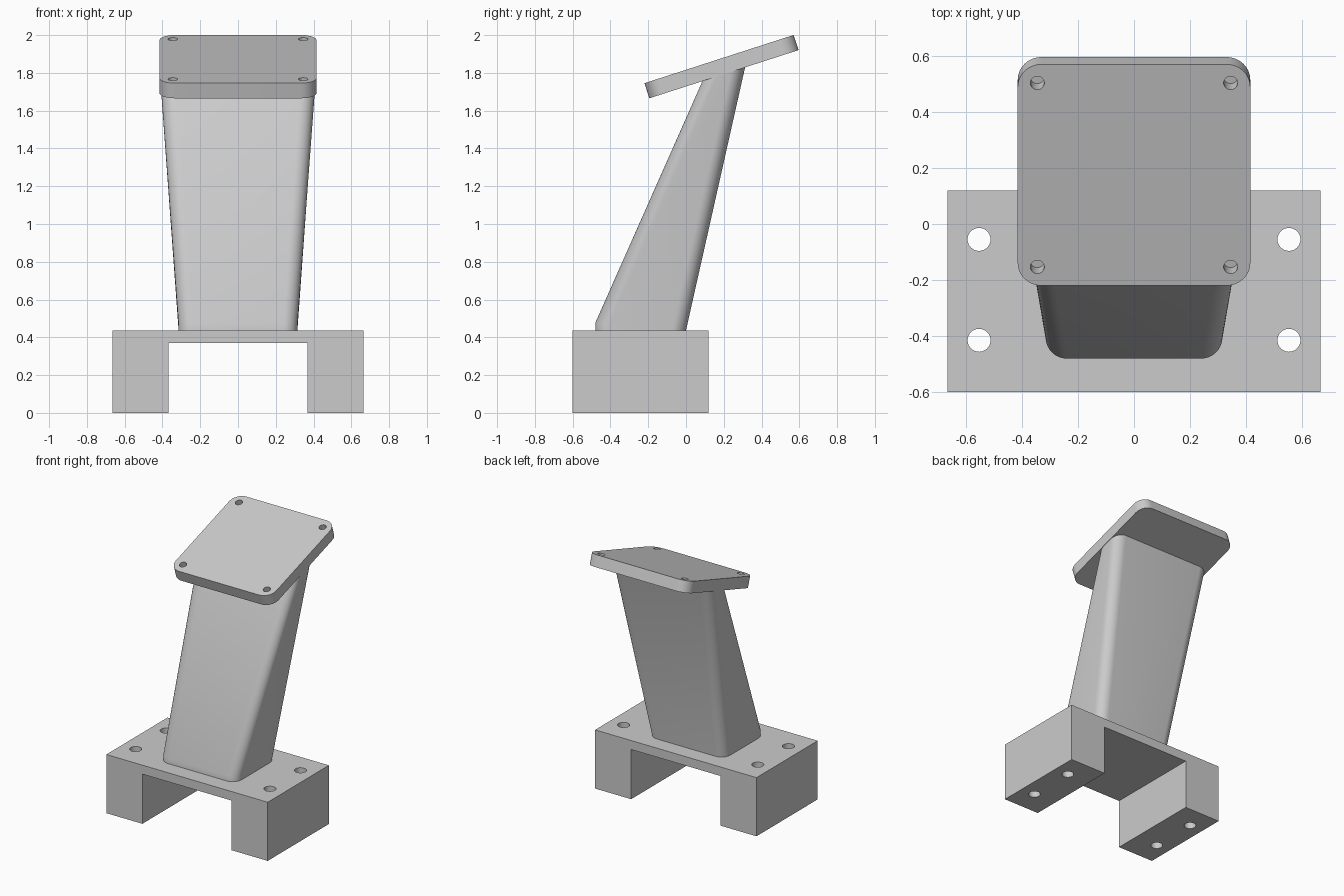
import bpy, bmesh, math
from mathutils import Matrix, Vector

cube = bpy.data.objects.get("Cube")
if cube:
    bpy.data.objects.remove(cube, do_unlink=True)

grey = bpy.data.materials.new("plain grey")
grey.use_nodes = True
grey.diffuse_color = (0.6, 0.6, 0.6, 1)
grey.node_tree.nodes["Principled BSDF"].inputs["Base Color"].default_value = (0.6, 0.6, 0.6, 1)


def rounded_rect(hx, hy, r, steps=10):
    """Counter-clockwise outline of a rectangle with round corners."""
    pts = []
    for i, (sx, sy) in enumerate([(1, 1), (-1, 1), (-1, -1), (1, -1)]):
        for k in range(steps + 1):
            a = math.pi / 2 * (i + k / steps)
            pts.append((sx * (hx - r) + r * math.cos(a), sy * (hy - r) + r * math.sin(a)))
    return pts


def loft(name, rings, matrix=None):
    """Skin a list of equal-length rings and cap both ends."""
    bm = bmesh.new()
    loops = [[bm.verts.new(p) for p in ring] for ring in rings]
    n = len(loops[0])
    for a, b in zip(loops, loops[1:]):
        for i in range(n):
            j = (i + 1) % n
            bm.faces.new((a[i], a[j], b[j], b[i]))
    bm.faces.new(loops[0][::-1])
    bm.faces.new(loops[-1])
    bmesh.ops.recalc_face_normals(bm, faces=bm.faces)
    if matrix:
        bm.transform(matrix)
    mesh = bpy.data.meshes.new(name)
    bm.to_mesh(mesh)
    bm.free()
    mesh.materials.append(grey)
    obj = bpy.data.objects.new(name, mesh)
    bpy.context.collection.objects.link(obj)
    return obj


def drill(obj, centres, radius, z0, z1, matrix=Matrix()):
    """Cut round holes from z0 to z1, then discard the cutter."""
    bm = bmesh.new()
    for x, y in centres:
        place = matrix @ Matrix.Translation((x, y, (z0 + z1) / 2))
        bmesh.ops.create_cone(bm, cap_ends=True, segments=32, radius1=radius,
                              radius2=radius, depth=z1 - z0, matrix=place)
    mesh = bpy.data.meshes.new("hole_cutter")
    bm.to_mesh(mesh)
    bm.free()
    mesh.materials.append(grey)
    cutter = bpy.data.objects.new("hole_cutter", mesh)
    cutter.hide_render = True
    bpy.context.collection.objects.link(cutter)
    mod = obj.modifiers.new("holes", 'BOOLEAN')
    mod.operation = 'DIFFERENCE'
    mod.solver = 'EXACT'
    mod.object = cutter
    bpy.context.view_layer.update()
    cut = bpy.data.meshes.new_from_object(obj.evaluated_get(bpy.context.evaluated_depsgraph_get()))
    obj.modifiers.clear()
    obj.data = cut
    bpy.data.objects.remove(cutter, do_unlink=True)


def smooth(obj):
    bpy.ops.object.select_all(action='DESELECT')
    obj.select_set(True)
    bpy.context.view_layer.objects.active = obj
    bpy.ops.object.shade_smooth_by_angle(angle=math.radians(30))


# Bridge-shaped base with four through holes
deck, under, half, leg = 0.437, 0.37, 0.665, 0.368
front, back = -0.6, 0.12
outline = [(-half, 0), (-leg, 0), (-leg, under), (leg, under),
           (leg, 0), (half, 0), (half, deck), (-half, deck)]
base = loft("base", [[(x, y, z) for x, z in outline] for y in (front, back)])
drill(base, [(sx * 0.553, y) for sx in (-1, 1) for y in (-0.055, -0.415)], 0.041, -0.1, 0.6)
smooth(base)

# Tilted top plate with four blind corner holes
tilt = Matrix.Translation((0, 0.175, 1.873)) @ Matrix.Rotation(math.radians(17.9), 4, 'X')
size, thick = 0.415, 0.084
edge = rounded_rect(size, size, 0.085)
plate = loft("top_plate", [[(x, y, z) for x, y in edge] for z in (-thick, 0)], tilt)
drill(plate, [(sx * 0.345, sy * 0.345) for sx in (-1, 1) for sy in (-1, 1)],
      0.025, -0.07, 0.1, tilt)
smooth(plate)

# Leaning column, lofted from the base to the underside of the plate
foot = rounded_rect(0.315, 0.24, 0.075)
head = rounded_rect(0.413, 0.118, 0.08)
sunk = [(x, y - 0.24, deck - 0.02) for x, y in foot]
start = [(x, y - 0.24, deck + 0.04 * (0.24 - y) / 0.48) for x, y in foot]
end = [tilt @ Vector((x, y + 0.002, -thick + 0.004)) for x, y in head]
column = loft("column", [sunk, start, end])
smooth(column)
